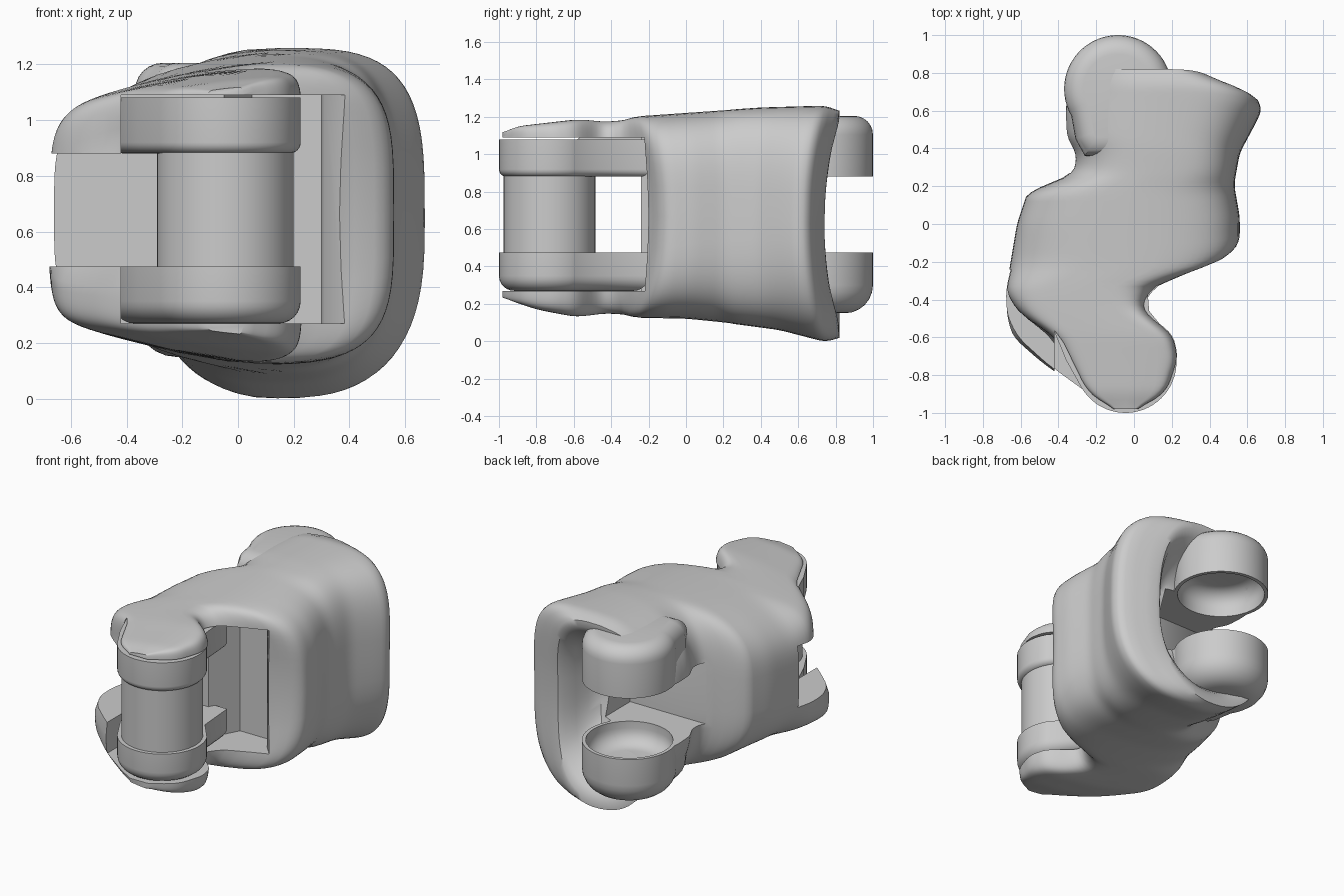
import bpy, bmesh
from math import cos, sin, pi, radians, copysign

if "Cube" in bpy.data.objects:
    bpy.data.objects.remove(bpy.data.objects["Cube"])

# ---------- helpers ----------
def smooth(ob, angle=40):
    bpy.ops.object.select_all(action='DESELECT')
    bpy.context.view_layer.objects.active = ob
    ob.select_set(True)
    bpy.ops.object.shade_smooth_by_angle(angle=radians(angle))

def finish(bm, name):
    bmesh.ops.recalc_face_normals(bm, faces=bm.faces)
    me = bpy.data.meshes.new(name)
    bm.to_mesh(me)
    bm.free()
    ob = bpy.data.objects.new(name, me)
    bpy.context.collection.objects.link(ob)
    smooth(ob)
    return ob

def prism(name, pts, z0, z1, bev_top=0.0, bev_bot=0.0):
    """Extrude a plan outline, with rounded top and bottom rims."""
    bm = bmesh.new()
    lo, hi = ([bm.verts.new((x, y, z)) for x, y in pts] for z in (z0, z1))
    bm.faces.new(lo)
    bm.faces.new(hi)
    for i in range(len(pts)):
        j = (i + 1) % len(pts)
        bm.faces.new((lo[i], lo[j], hi[j], hi[i]))
    bmesh.ops.recalc_face_normals(bm, faces=bm.faces)
    for z, b in ((z1, bev_top), (z0, bev_bot)):
        if b:
            es = [e for e in bm.edges if all(abs(v.co.z - z) < 1e-5 for v in e.verts)]
            bmesh.ops.bevel(bm, geom=es, offset=b, segments=6, profile=0.5, affect='EDGES')
    return finish(bm, name)

def arc(cx, cy, r, a0=0, a1=360, n=48):
    m = n if a1 - a0 == 360 else n - 1
    return [(cx + r * cos(radians(a0 + (a1 - a0) * i / m)),
             cy + r * sin(radians(a0 + (a1 - a0) * i / m))) for i in range(n)]

def rect(x0, x1, y0, y1):
    return [(x0, y0), (x1, y0), (x1, y1), (x0, y1)]

def cut(ob, cutter):
    cutter.hide_render = True
    m = ob.modifiers.new('cut', 'BOOLEAN')
    m.operation, m.solver, m.object = 'DIFFERENCE', 'EXACT', cutter
    bpy.ops.object.select_all(action='DESELECT')
    bpy.context.view_layer.objects.active = ob
    ob.select_set(True)
    bpy.ops.object.modifier_apply(modifier=m.name)
    bpy.data.objects.remove(cutter)

def clamp(t, a=0, b=1):
    return max(a, min(b, t))

def lerp(tab, y):
    if y <= tab[0][0]:
        return tab[0][1]
    for (a, p), (b, q) in zip(tab, tab[1:]):
        if y <= b:
            return p + (q - p) * (y - a) / (b - a)
    return tab[-1][1]

def soft(tab, y):
    """Table lookup with the corners rounded off."""
    return sum(lerp(tab, y + d) for d in (-.036, -.018, 0, .018, .036)) / 5

# ---------- outer shell: cross-sections lofted from front to back ----------
BACK = [(-.36, -.68), (0, -.62), (.18, -.56), (.22, -.42), (.27, -.32), (.38, -.31), (.45, -.36),
        (.6, -.37), (.82, -.34)]
LEFT_UP = [(-.98, -.08), (-.95, -.18), (-.87, -.27), (-.6, -.42), (-.47, -.61)] + BACK
LEFT_LOW = [(-.98, -.08), (-.95, -.18), (-.87, -.29), (-.74, -.48), (-.6, -.64), (-.5, -.67)] + BACK
RIGHT = [(-.98, -.01), (-.95, .09), (-.88, .18), (-.72, .235), (-.6, .21), (-.45, .05), (-.37, .09),
         (-.3, .18), (-.27, .42), (-.21, .53), (-.15, .56), (0, .56), (.2, .53), (.4, .56),
         (.6, .65), (.68, .68), (.76, .64), (.82, .4)]
TOP = [(-.98, 1.12), (-.9, 1.15), (-.6, 1.185), (-.24, 1.205), (.4, 1.25), (.75, 1.26), (.82, 1.23)]
BOT = [(-.98, .23), (-.8, .17), (-.6, .13), (0, .12), (.2, .1), (.5, .06), (.75, -.005), (.82, .02)]
SQ = [(-.9, .16), (-.55, .2), (-.4, .32), (-.2, .5), (.8, .58)]

ys = [-.98 + 1.8 * i / 72 for i in range(73)]
N = 72
bm = bmesh.new()
rings = []
for y in ys:
    lu, ll, r, t, b, e0 = (soft(tab, y) for tab in (LEFT_UP, LEFT_LOW, RIGHT, TOP, BOT, SQ))
    ring = []
    for i in range(N):
        a = 2 * pi * i / N
        e = e0 + (.2 * clamp(y + .1) if sin(a) < 0 else 0)        # rounder underside at the back
        u = copysign(abs(cos(a)) ** e, cos(a))
        v = copysign(abs(sin(a)) ** e, sin(a))
        k = clamp(v * 2 + .5)
        l = lu * k + ll * (1 - k)
        x = (l + r) / 2 + u * (r - l) / 2
        drop = 1 - .3 * clamp((.1 - x) / .77) ** 1.5              # lower towards the left
        z = (t + b) / 2 + v * (t - b) / 2 * drop
        # the rims of the right wall curve inwards at mid height
        dy = -.08 * (1 - v * v) * clamp((x - .1) / .3) * clamp((y - .25) / .5, -1, 1)
        ring.append(bm.verts.new((x, y + dy, z)))
    rings.append(ring)
# rear end sinks in as a smooth funnel
for s, d in ((.93, .0), (.85, .03), (.75, .1), (.65, .18), (.5, .24), (.25, .26)):
    rings.append([bm.verts.new((.1 + (v.co.x - .1) * s, v.co.y - d, .66 + (v.co.z - .66) * s))
                  for v in rings[72]])
for p, q in zip(rings, rings[1:]):
    for i in range(N):
        j = (i + 1) % N
        bm.faces.new((p[i], p[j], q[j], q[i]))
bm.faces.new(rings[0])
bm.faces.new(rings[-1])
shell = finish(bm, 'outer_shell')

# openings: front slot, front pocket, rear slot
cut(shell, prism('front_slot', rect(-1, .6, -1.2, -.24), .475, .88))
cut(shell, prism('front_pocket', [(-.42, -1.2), (.4, -1.2), (.4, -.24), (.31, -.14), (.3, -.05),
                                  (.05, -.05), (-.05, -.24), (-.42, -.24)], .27, 1.09))
cut(shell, prism('rear_slot', rect(-1, .22, .27, 1.2), .475, .88))

# ---------- front hinge: pin and two knuckles with arms ----------
PX, PY = -.045, -.73
prism('hinge_pin', arc(PX, PY, .245), .4, .95)
arm = arc(PX, PY, .27, 210, 390, 32) + [(.08, -.46), (.06, -.2), (-.45, -.2), (-.45, -.5), (-.36, -.72)]
prism('upper_knuckle', arm, .88, 1.08, 0, .04)
prism('lower_knuckle', arm, .27, .475, 0, .08)

# ---------- rear lugs: rounded outside, bowl-shaped on the facing sides ----------
LX, LY = -.085, .715
lug = arc(LX, LY, .285, -30, 210, 40) + [(-.31, .45), (-.26, .36), (.17, .36), (.19, .45)]
for name, z0, z1, bt, bb, c0, c1, ct, cb in (
        ('upper_lug', .88, 1.205, .1, 0, .8, 1.04, .1, 0),
        ('lower_lug', .15, .475, 0, .15, .33, .55, 0, .1)):
    ob = prism(name, lug, z0, z1, bt, bb)
    for part in (ob, shell):
        cut(part, prism(name + '_recess', arc(LX, LY, .262), c0, c1, ct, cb))
    smooth(ob)
smooth(shell)
